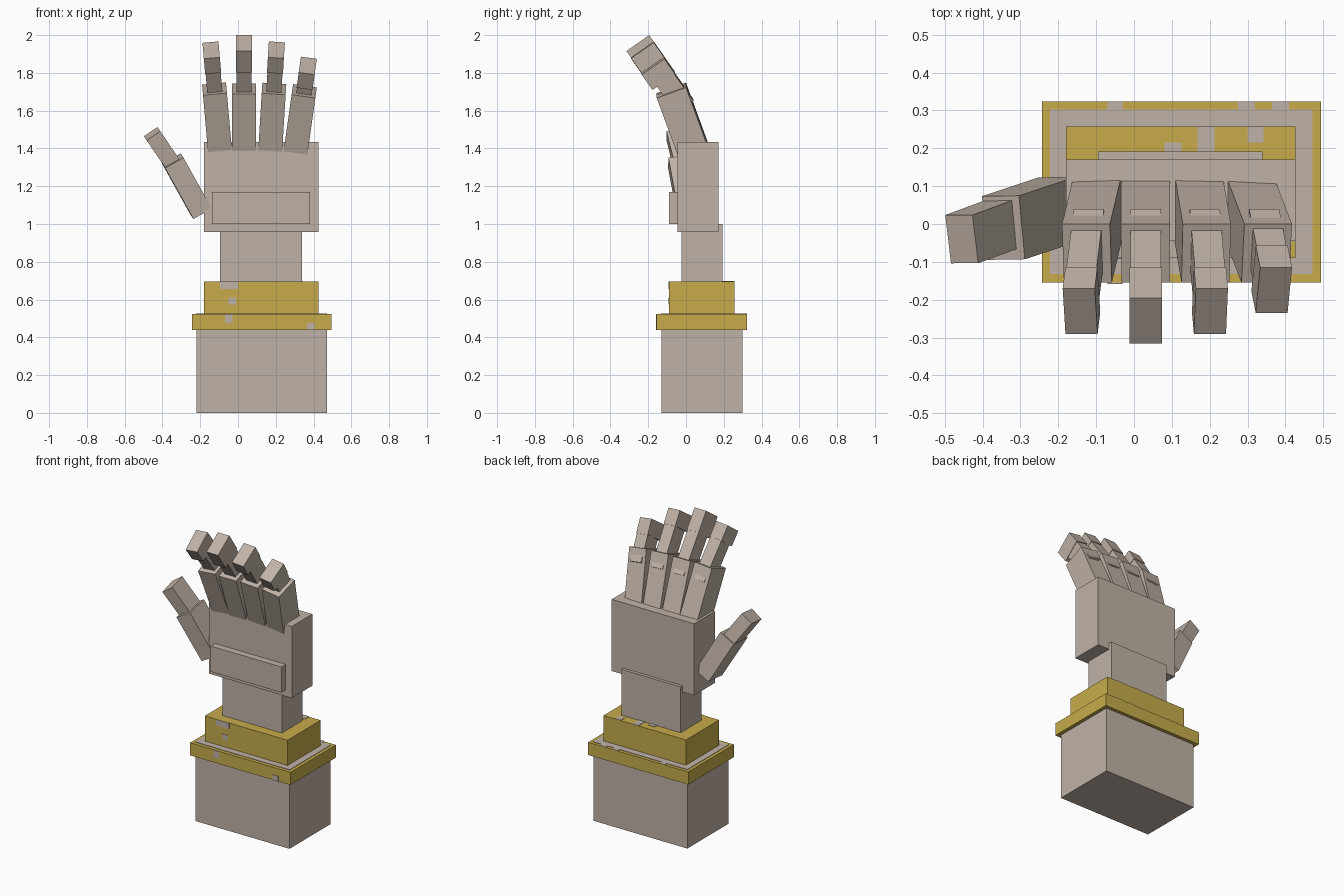
import bpy
from math import radians
from mathutils import Matrix, Vector

if "Cube" in bpy.data.objects:
    bpy.data.objects.remove(bpy.data.objects["Cube"])


def material(name, rgb):
    m = bpy.data.materials.new(name)
    m.diffuse_color = (*rgb, 1)
    m.use_nodes = True
    m.node_tree.nodes["Principled BSDF"].inputs["Base Color"].default_value = m.diffuse_color
    return m


STONE = material("warm_grey", (0.53, 0.45, 0.39))
GOLD = material("gold", (0.57, 0.41, 0.07))


def box(name, lo, hi, mat, matrix=None):
    """Box between two corners, optionally placed by a matrix."""
    bpy.ops.mesh.primitive_cube_add(size=1)
    ob = bpy.context.object
    ob.name = name
    lo, hi = Vector(lo), Vector(hi)
    local = Matrix.Translation((lo + hi) / 2) @ Matrix.Diagonal((*(hi - lo), 1))
    ob.data.transform((matrix or Matrix()) @ local)
    ob.data.materials.append(mat)
    return ob


def limb(name, start, end, width, depth, front):
    """Box running from start to end; front is the rough direction it faces."""
    start, end = Vector(start), Vector(end)
    z = (end - start).normalized()
    y = -Vector(front)
    y = (y - z * y.dot(z)).normalized()
    m = Matrix((y.cross(z), y, z)).transposed().to_4x4()
    m.translation = start
    box(name, (-width / 2, -depth / 2, 0),
        (width / 2, depth / 2, (end - start).length), STONE, m)


# Forearm, cuff, wrist and palm
box("forearm", (-0.22, -0.13, 0), (0.47, 0.30, 0.44), STONE)
box("cuff_rim", (-0.243, -0.155, 0.44), (0.494, 0.323, 0.524), GOLD)
box("cuff_lining", (-0.222, -0.132, 0.522), (0.472, 0.302, 0.527), STONE)
box("cuff", (-0.18, -0.09, 0.524), (0.427, 0.258, 0.695), GOLD)
box("wrist", (-0.095, -0.025, 0.69), (0.34, 0.192, 1.0), STONE)
box("palm", (-0.18, -0.045, 0.958), (0.427, 0.171, 1.434), STONE)
box("palm_pad", (-0.138, -0.09, 1.0), (0.382, -0.04, 1.17), STONE)

# Worn patches on the cuff
for lo, hi in (
    ((-0.095, -0.093, 0.655), (0.0, -0.088, 0.695)),
    ((-0.05, -0.093, 0.575), (-0.01, -0.088, 0.61)),
    ((-0.07, -0.158, 0.475), (-0.03, -0.153, 0.522)),
    ((0.365, -0.158, 0.44), (0.405, -0.153, 0.475)),
    ((0.168, 0.19, 0.693), (0.212, 0.258, 0.698)),
    ((0.30, 0.215, 0.693), (0.342, 0.258, 0.698)),
    ((0.08, 0.19, 0.693), (0.125, 0.215, 0.698)),
    ((-0.07, 0.30, 0.522), (-0.03, 0.323, 0.527)),
    ((0.275, 0.30, 0.522), (0.32, 0.323, 0.527)),
    ((0.365, 0.30, 0.522), (0.41, 0.323, 0.527)),
):
    box("worn_patch", lo, hi, STONE)

# Fingers: x at knuckle, splay in degrees, knuckle-end height, tip-end height, tip length
KNUCKLE_Z = 1.38
for label, x, splay, z_mid, z_tip, tip_len in (
    ("index", -0.095, -5, 1.745, 1.965, 0.10),
    ("middle", 0.031, 0, 1.745, 2.0, 0.14),
    ("ring", 0.17, 3.5, 1.745, 1.965, 0.10),
    ("little", 0.305, 8, 1.735, 1.885, 0.10),
):
    pivot = Matrix.Translation((x, 0, KNUCKLE_Z)) @ Matrix.Rotation(radians(splay), 4, 'Y')

    def segment(name, back_y, back_z, tilt, width, depth, length, inset=0.0):
        # Placed by its upper back edge, hanging down along its tilt
        m = pivot @ Matrix.Translation((0, back_y, back_z - KNUCKLE_Z)) \
            @ Matrix.Rotation(radians(tilt), 4, 'X')
        box(f"{label}_{name}", (-width / 2, -depth, -length),
            (width / 2, -inset, 0), STONE, m)

    segment("lower", 0.0, z_mid, 20, 0.127, 0.165, 0.42)
    tip_y = -0.195 + (2.0 - z_tip) * 0.70
    segment("tip", tip_y, z_tip, 35, 0.085, 0.147, tip_len)
    segment("joint", tip_y, z_tip, 35, 0.08, 0.117, (z_tip - 1.66) / 0.82, 0.004)

# Thumb
limb("thumb_lower", (-0.195, 0.04, 1.065), (-0.345, -0.01, 1.335), 0.112, 0.17, (0.09, -1, -0.13))
limb("thumb_tip", (-0.32, 0.01, 1.28), (-0.455, -0.04, 1.478), 0.087, 0.13, (0.09, -1, -0.13))
